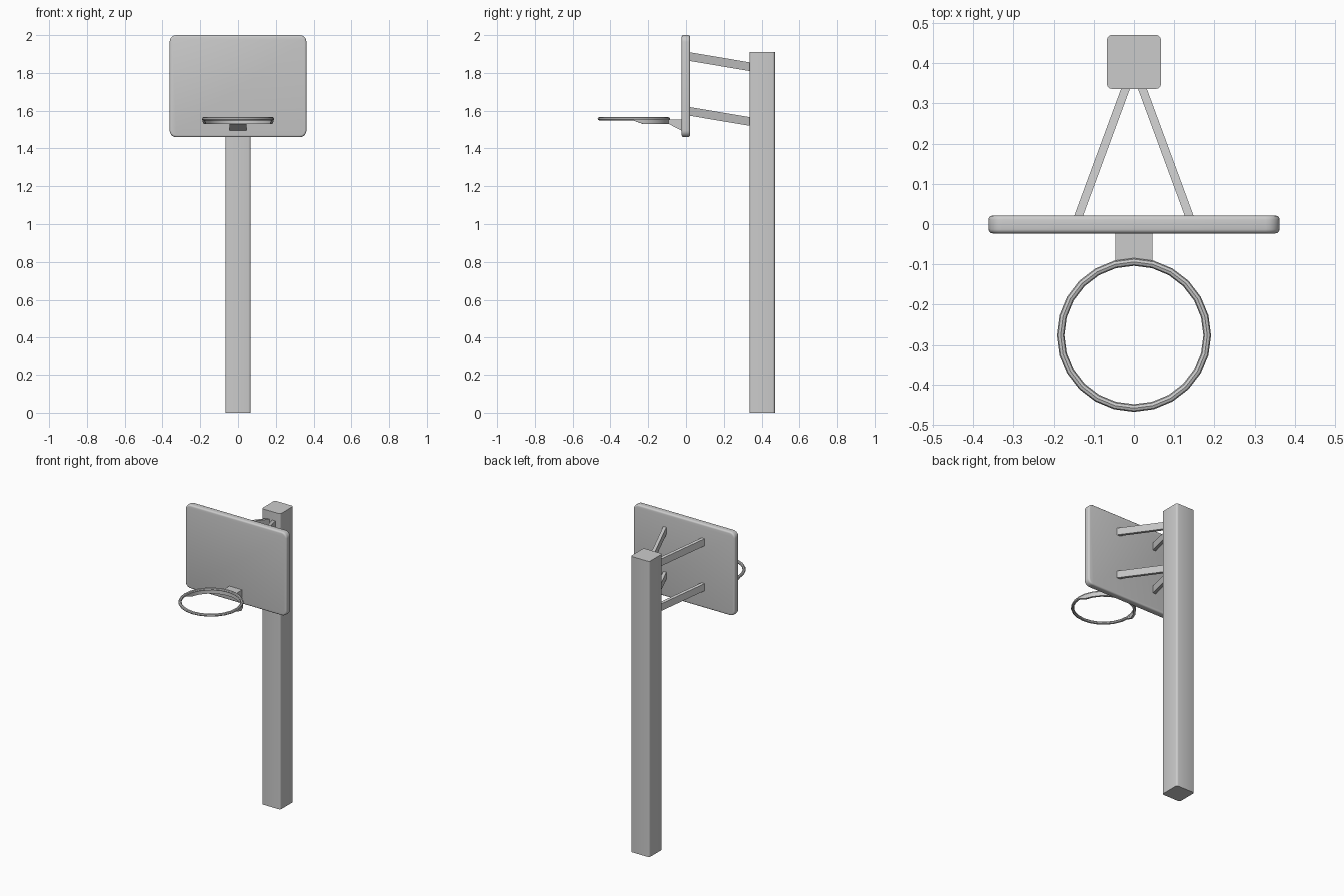
import bpy, bmesh, math
from mathutils import Matrix, Vector

if "Cube" in bpy.data.objects:
    bpy.data.objects.remove(bpy.data.objects["Cube"])


def finish(name, bm, smooth=True):
    bmesh.ops.recalc_face_normals(bm, faces=bm.faces)
    me = bpy.data.meshes.new(name)
    bm.to_mesh(me)
    bm.free()
    ob = bpy.data.objects.new(name, me)
    bpy.context.collection.objects.link(ob)
    if smooth:
        bpy.ops.object.select_all(action='DESELECT')
        ob.select_set(True)
        bpy.context.view_layer.objects.active = ob
        bpy.ops.object.shade_smooth_by_angle(angle=math.radians(40))
    return ob


def rounded_box(lo, hi, axis, radius, segments, rim=0.0):
    """Box with the edges along one axis rounded, then optionally its rims."""
    lo, hi = Vector(lo), Vector(hi)
    bm = bmesh.new()
    bmesh.ops.create_cube(bm, size=1, matrix=Matrix.Translation((lo + hi) / 2)
                          @ Matrix.Diagonal((*(hi - lo), 1)))
    along = [e for e in bm.edges
             if abs((e.verts[0].co - e.verts[1].co)[axis]) > 1e-4]
    bmesh.ops.bevel(bm, geom=along, offset=radius, segments=segments,
                    profile=0.5, affect='EDGES')
    if rim:
        edges = [e for e in bm.edges if e.calc_face_angle(0) > 1.2]
        bmesh.ops.bevel(bm, geom=edges, offset=rim, segments=3,
                        profile=0.5, affect='EDGES')
    return bm


def loft(sections, closed=False):
    """Skin a list of equal cross-sections into a solid."""
    bm = bmesh.new()
    rows = [[bm.verts.new(p) for p in s] for s in sections]
    n = len(rows[0])
    pairs = list(zip(rows, rows[1:])) + ([(rows[-1], rows[0])] if closed else [])
    for a, b in pairs:
        for i in range(n):
            j = (i + 1) % n
            bm.faces.new((a[i], a[j], b[j], b[i]))
    if not closed:
        bm.faces.new(rows[0])
        bm.faces.new(rows[-1])
    return bm


# Pole and backboard
finish("pole", rounded_box((-0.067, 0.336, 0), (0.067, 0.47, 1.91), 2, 0.012, 3))
finish("backboard", rounded_box((-0.362, -0.023, 1.46), (0.362, 0.021, 2.0),
                                1, 0.035, 5, rim=0.01))

# Four slanted braces between backboard and pole
for level, z0 in (("lower", 1.596), ("upper", 1.886)):
    for side, s in (("left", -1), ("right", 1)):
        ends = []
        for y in (0.015, 0.345):
            t = (y - 0.021) / 0.315
            x, z = s * (0.137 - 0.116 * t), z0 - 0.053 * t
            ends.append([(x + dx, y, z + dz) for dx, dz in
                         ((-0.011, -0.023), (0.011, -0.023),
                          (0.011, 0.023), (-0.011, 0.023))])
        finish(f"{level}_{side}_brace", loft(ends), smooth=False)

# Rim: low-poly ring
CY, R, SIDES = -0.276, 0.182, 24


def around(angle, r, z):
    return (r * math.cos(angle), CY + r * math.sin(angle), z)


rim = []
for i in range(SIDES):
    a = math.tau * i / SIDES
    rim.append([around(a, R + 0.0095 * math.cos(k * math.tau / 8),
                       1.557 + 0.009 * math.sin(k * math.tau / 8))
                for k in range(8)])
finish("rim", loft(rim, closed=True))

# Support flange under the back half of the rim, tapered at both ends
flange = []
for i in range(SIDES // 2 + 1):
    a = math.tau * i / SIDES
    zb = 1.547 if i in (0, SIDES // 2) else 1.53
    flange.append([around(a, 0.176, 1.554), around(a, 0.189, 1.554),
                   around(a, 0.189, zb), around(a, 0.176, zb)])
finish("rim_flange", loft(flange))

# Wedge bracket joining rim to backboard
wedge = ((-0.095, 1.552), (-0.018, 1.552), (-0.018, 1.492), (-0.092, 1.53))
finish("rim_bracket", loft([[(x, y, z) for y, z in wedge]
                            for x in (-0.046, 0.046)]), smooth=False)
